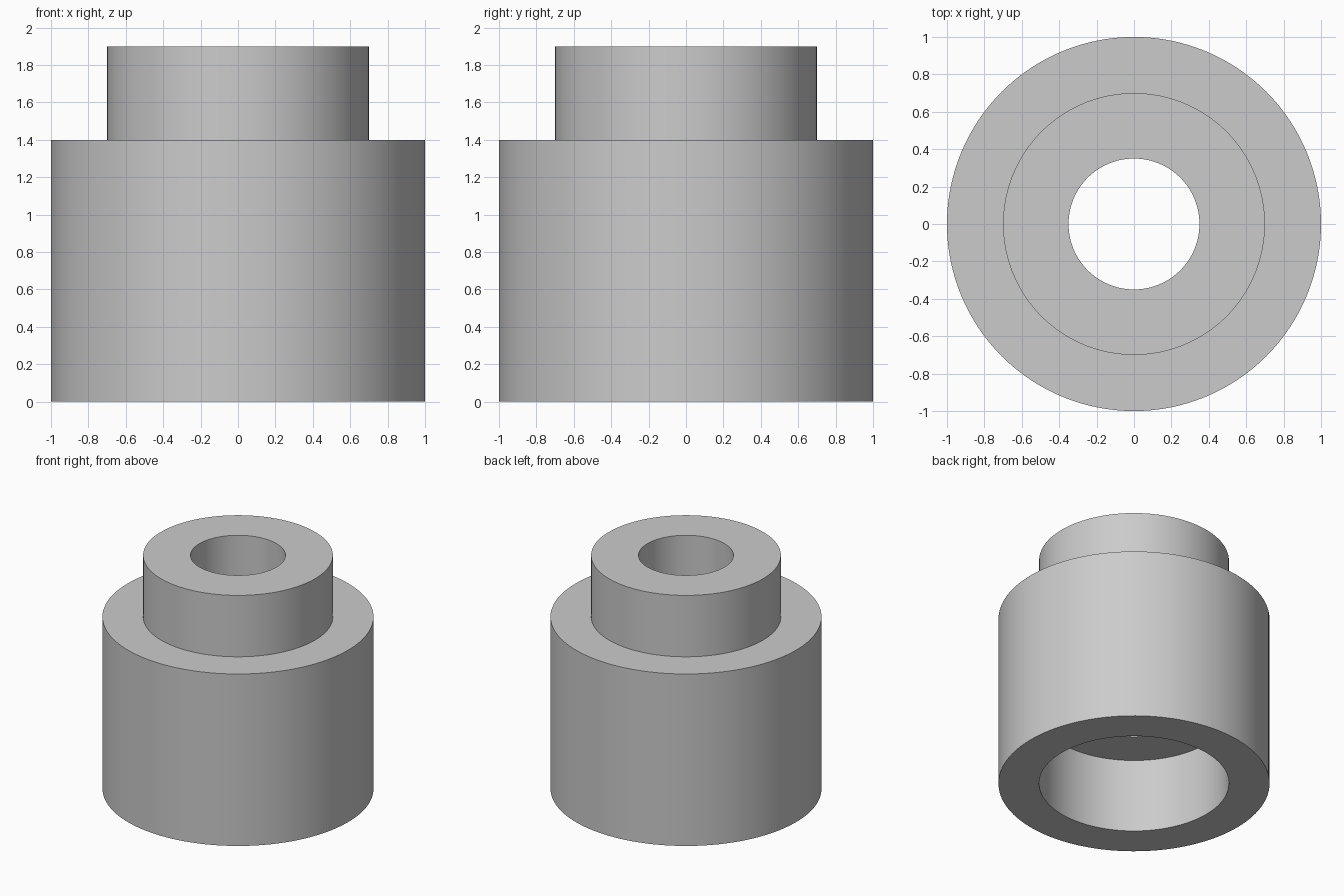
import bpy
import bmesh
import math

cube = bpy.data.objects.get("Cube")
if cube:
    bpy.data.objects.remove(cube, do_unlink=True)

SEGMENTS = 128
OUTER, COLLAR, BORE = 1.0, 0.7, 0.35
SHOULDER_Z, TOP_Z, RECESS_Z = 1.4, 1.9, 0.6

# Plain grey material
grey = bpy.data.materials.new("grey")
grey.use_nodes = True
colour = (0.6, 0.6, 0.6, 1.0)
grey.diffuse_color = colour
grey.node_tree.nodes["Principled BSDF"].inputs["Base Color"].default_value = colour

# Closed half section: outer wall, shoulder, collar, bore, recess under the base
section = [
    (OUTER, 0), (OUTER, SHOULDER_Z),
    (COLLAR, SHOULDER_Z), (COLLAR, TOP_Z),
    (BORE, TOP_Z), (BORE, RECESS_Z),
    (COLLAR, RECESS_Z), (COLLAR, 0),
]

# Revolve the section around the vertical axis
bm = bmesh.new()
verts = [bm.verts.new((r, 0, z)) for r, z in section]
edges = [bm.edges.new((a, b)) for a, b in zip(verts, verts[1:] + verts[:1])]
bmesh.ops.spin(bm, geom=verts + edges, cent=(0, 0, 0), axis=(0, 0, 1),
               angle=math.tau, steps=SEGMENTS, use_merge=True)
bmesh.ops.remove_doubles(bm, verts=bm.verts, dist=0.0001)
bmesh.ops.recalc_face_normals(bm, faces=bm.faces)

mesh = bpy.data.meshes.new("stepped_bushing")
bm.to_mesh(mesh)
bm.free()
mesh.materials.append(grey)
bushing = bpy.data.objects.new("stepped_bushing", mesh)
bpy.context.collection.objects.link(bushing)

# Smooth walls with crisp rims
bpy.ops.object.select_all(action="DESELECT")
bushing.select_set(True)
bpy.context.view_layer.objects.active = bushing
bpy.ops.object.shade_smooth_by_angle(angle=math.radians(30))
